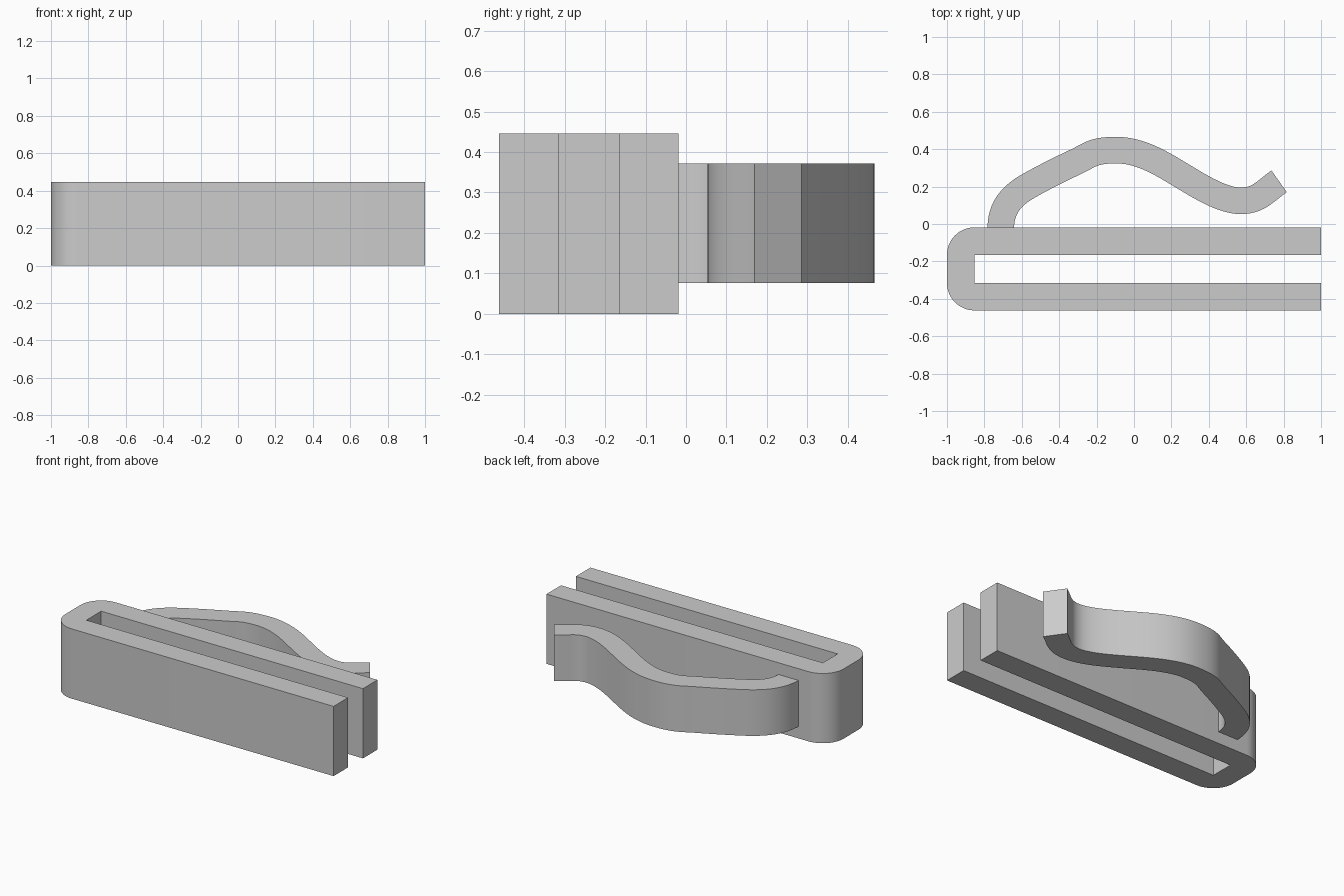
import bpy, bmesh, math
from mathutils import Vector
from mathutils.geometry import interpolate_bezier

if "Cube" in bpy.data.objects:
    bpy.data.objects.remove(bpy.data.objects["Cube"])

grey = bpy.data.materials.new("plain grey")
grey.use_nodes = True
colour = (0.6, 0.6, 0.6, 1)
grey.diffuse_color = colour
grey.node_tree.nodes["Principled BSDF"].inputs["Base Color"].default_value = colour


def extrude_outline(name, outline, bottom, top):
    """Raise a closed flat outline into a solid between two heights."""
    bm = bmesh.new()
    base = bm.faces.new([bm.verts.new((p[0], p[1], bottom)) for p in outline])
    raised = bmesh.ops.extrude_face_region(bm, geom=[base])["geom"]
    verts = [v for v in raised if isinstance(v, bmesh.types.BMVert)]
    bmesh.ops.translate(bm, verts=verts, vec=(0, 0, top - bottom))
    bmesh.ops.recalc_face_normals(bm, faces=bm.faces)
    mesh = bpy.data.meshes.new(name)
    bm.to_mesh(mesh)
    bm.free()
    mesh.materials.append(grey)
    obj = bpy.data.objects.new(name, mesh)
    bpy.context.collection.objects.link(obj)
    bpy.ops.object.select_all(action="DESELECT")
    obj.select_set(True)
    bpy.context.view_layer.objects.active = obj
    bpy.ops.object.shade_smooth_by_angle(angle=math.radians(30))
    return obj


def arc(cx, cy, radius, start, end, steps=12):
    angles = [math.radians(start + (end - start) * i / steps) for i in range(steps + 1)]
    return [(cx + radius * math.cos(a), cy + radius * math.sin(a)) for a in angles]


# Slotted body: two long jaws joined by a rounded closed end
front, back, wall = -0.462, -0.018, 0.147
slot_end = -1 + wall
body = [(1, back)]
body += arc(slot_end, back - wall, wall, 90, 180)
body += arc(slot_end, front + wall, wall, 180, 270)
body += [(1, front), (1, front + wall), (slot_end, front + wall),
         (slot_end, back - wall), (1, back - wall)]
extrude_outline("slotted_body", body, 0, 0.446)

# Spring arm: centre line knots as x, y, heading in degrees, handle length
knots = [
    (-0.712, -0.019, 90, 0.11),
    (-0.57, 0.20, 30, 0.09),
    (-0.31, 0.333, 25, 0.08),
    (-0.093, 0.395, 0, 0.13),
    (0.25, 0.262, -31, 0.11),
    (0.57, 0.124, 0, 0.10),
    (0.776, 0.228, 34, 0.09),
]
half = 0.071
path = []
for a, b in zip(knots, knots[1:]):
    ends = []
    for (x, y, heading, handle), sign in ((a, 1), (b, -1)):
        t = math.radians(heading)
        p = Vector((x, y, 0))
        ends += [p, p + sign * handle * Vector((math.cos(t), math.sin(t), 0))]
    piece = interpolate_bezier(ends[0], ends[1], ends[3], ends[2], 14)
    path += piece if not path else piece[1:]

outer, inner = [], []
for i, p in enumerate(path):
    along = (path[min(i + 1, len(path) - 1)] - path[max(i - 1, 0)]).normalized()
    if i == 0:
        along = Vector((0, 1, 0))
    side = Vector((-along.y, along.x, 0)) * half
    outer.append(p + side)
    inner.append(p - side)
extrude_outline("spring_arm", outer + inner[::-1], 0.076, 0.371)
